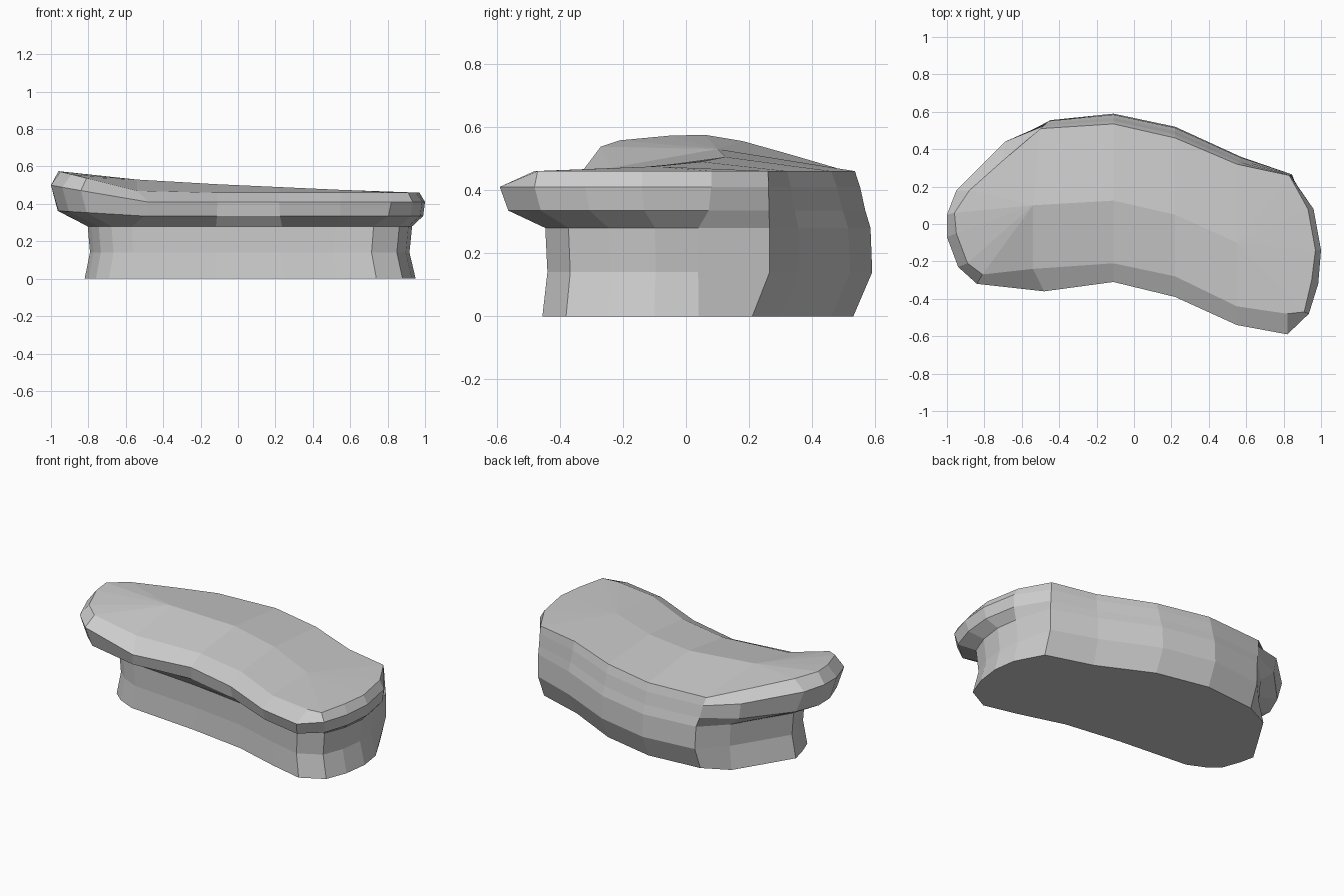
import bpy, bmesh
from mathutils import Vector

if "Cube" in bpy.data.objects:
    bpy.data.objects.remove(bpy.data.objects["Cube"])

# Plan outlines, counter-clockwise from the left end: front edge, right end, back edge
LIP = [(-1, .05), (-1, -.07), (-.94, -.23), (-.84, -.32), (-.48, -.36),
       (-.11, -.31), (.22, -.39), (.55, -.54), (.82, -.59), (.935, -.48),
       (.985, -.32), (1, -.14), (.96, .08), (.845, .265), (.57, .36),
       (.22, .52), (-.11, .59), (-.45, .555), (-.69, .44), (-.95, .18)]
BASE = [(-.82, .08), (-.80, -.01), (-.76, -.12), (-.69, -.18), (-.58, -.23),
        (-.12, -.27), (.24, -.32), (.53, -.405), (.74, -.455), (.88, -.38),
        (.93, -.25), (.95, -.1), (.93, .04), (.84, .21), (.55, .30),
        (.22, .46), (-.11, .53), (-.45, .50), (-.61, .42), (-.71, .26)]
TOP = [(-.96, .06), (-.95, -.05), (-.89, -.21), (-.81, -.27), (-.54, -.24),
       (-.11, -.21), (.22, -.28), (.55, -.44), (.82, -.48), (.91, -.47),
       (.95, -.3), (.97, -.14), (.93, .08), (.83, .26), (.55, .32),
       (.22, .46), (-.11, .535), (-.5, .51), (-.70, .34), (-.88, .18)]
RIDGE = [(-.54, .10, .53), (-.11, .125, .505), (.22, .05, .49), (.55, -.1, .475)]
BACK = range(13, 18)            # points of the plain back wall, without overhang
N = len(LIP)

# Each ring: height, end lift, weights of base/lip/top for overhang and for back wall
RINGS = [(0, 0, (1, 0, 0), (1, 0, 0)),
         (.14, 0, (.965, 0, 0), (0, 1, 0)),
         (.28, 0, (.98, 0, 0), (0, .9, .1)),
         (.335, .3, (.2, .8, 0), (0, .6, .4)),
         (.41, .9, (0, 1, 0), (0, .3, .7)),
         (.46, 1.25, (0, 0, 1), (0, 0, 1))]


def ring_point(i, ring):
    z, lift, over, back = ring
    w = back if i in BACK else over
    p = sum((Vector(o[i]) * k for o, k in zip((BASE, LIP, TOP), w)), Vector((0, 0)))
    rise = .1 * max(0, (-p.x - .5) / .5)
    return (p.x, p.y, z + lift * rise)


bm = bmesh.new()
rings = [[bm.verts.new(ring_point(i, r)) for i in range(N)] for r in RINGS]

# Side wall, undercut neck and rounded lip
for low, high in zip(rings, rings[1:]):
    for i in range(N):
        j = (i + 1) % N
        bm.faces.new((low[i], low[j], high[j], high[i]))
bm.faces.new(rings[0][::-1])

# Crowned top: two strips beside the ridge and a fan at each end
top = rings[-1]
ridge = [bm.verts.new(p) for p in RIDGE]
for k in range(3):
    bm.faces.new((top[4 + k], top[5 + k], ridge[k + 1], ridge[k]))
    bm.faces.new((ridge[k], ridge[k + 1], top[16 - k], top[17 - k]))
for hub, start in ((ridge[0], 17), (ridge[3], 7)):
    for i in range(start, start + 7):
        bm.faces.new((top[i % N], top[(i + 1) % N], hub))

bmesh.ops.recalc_face_normals(bm, faces=bm.faces)
mesh = bpy.data.meshes.new("rock_ledge")
bm.to_mesh(mesh)
bm.free()
bpy.context.collection.objects.link(bpy.data.objects.new("rock_ledge", mesh))
